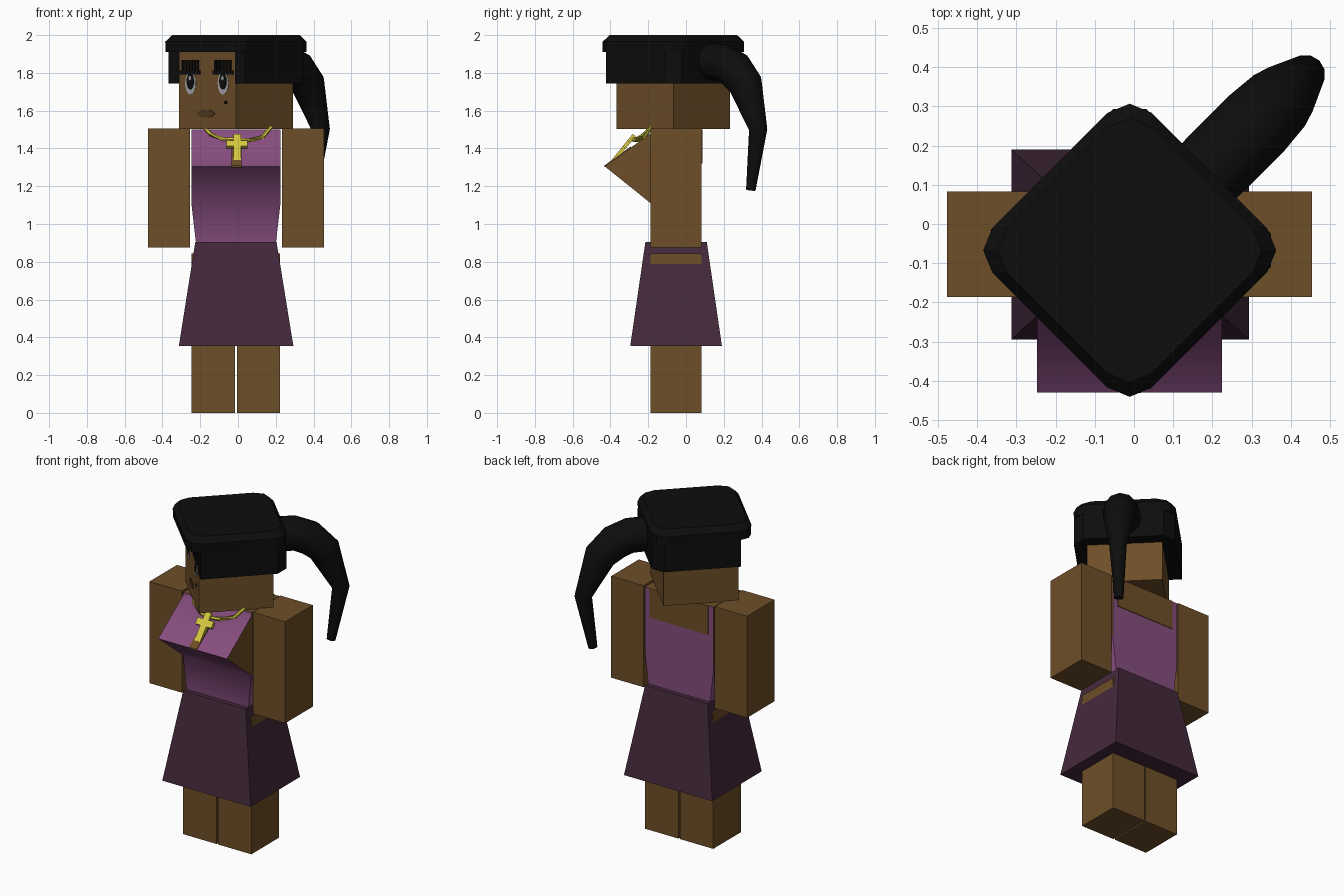
import bpy, bmesh, math
from mathutils import Vector, Matrix

if "Cube" in bpy.data.objects:
    bpy.data.objects.remove(bpy.data.objects["Cube"])

CX = -0.011                                   # body centre line
HEAD = Matrix.Translation((CX, -0.067, 0)) @ Matrix.Rotation(-math.pi / 4, 4, 'Z')


def material(name, rgb):
    m = bpy.data.materials.new(name)
    m.diffuse_color = (*rgb, 1)
    m.use_nodes = True
    m.node_tree.nodes["Principled BSDF"].inputs["Base Color"].default_value = m.diffuse_color
    return m


SKIN = material("brown skin", (0.155, 0.077, 0.021))
PURPLE = material("purple cloth", (0.24, 0.075, 0.21))
PLUM = material("dark plum cloth", (0.058, 0.022, 0.045))
BLACK = material("black hair", (0.004, 0.004, 0.004))
GOLD = material("gold", (0.66, 0.58, 0.05))
GREY = material("eye grey", (0.38, 0.38, 0.40))
LIPS = material("dark lips", (0.085, 0.042, 0.012))


def mesh(name, verts, faces, mats, frame=None):
    me = bpy.data.meshes.new(name)
    me.from_pydata([tuple(v) for v in verts], [], faces)
    for m in mats:
        me.materials.append(m)
    bm = bmesh.new()
    bm.from_mesh(me)
    bmesh.ops.recalc_face_normals(bm, faces=bm.faces)
    bm.to_mesh(me)
    bm.free()
    ob = bpy.data.objects.new(name, me)
    bpy.context.collection.objects.link(ob)
    if frame:
        ob.matrix_world = frame
    return ob


def loft(name, rings, mat, frame=None):
    """Closed skin through rings with equal point counts."""
    n = len(rings[0])
    verts = [v for r in rings for v in r]
    faces = [(i * n + j, i * n + (j + 1) % n, (i + 1) * n + (j + 1) % n, (i + 1) * n + j)
             for i in range(len(rings) - 1) for j in range(n)]
    faces += [tuple(range(n))[::-1], tuple(range(len(verts) - n, len(verts)))]
    return mesh(name, verts, faces, [mat], frame)


def rect(x0, x1, y0, y1, z):
    return [(x0, y0, z), (x1, y0, z), (x1, y1, z), (x0, y1, z)]


def box(name, x0, x1, y0, y1, z0, z1, mat, frame=None):
    return loft(name, [rect(x0, x1, y0, y1, z0), rect(x0, x1, y0, y1, z1)], mat, frame)


def tube(name, path, radii, mat, sides=12, frame=None):
    pts = [Vector(p) for p in path]
    rings = []
    for i, p in enumerate(pts):
        d = (pts[min(i + 1, len(pts) - 1)] - pts[max(i - 1, 0)]).normalized()
        a = d.cross(Vector((1, 0, 0)) if abs(d.x) < 0.8 else Vector((0, 0, 1))).normalized()
        b = d.cross(a)
        rings.append([p + radii[i] * (math.cos(t) * a + math.sin(t) * b)
                      for t in (2 * math.pi * k / sides for k in range(sides))])
    return loft(name, rings, mat, frame)


def smooth(ob, angle):
    bpy.ops.object.select_all(action='DESELECT')
    ob.select_set(True)
    bpy.context.view_layer.objects.active = ob
    bpy.ops.object.shade_smooth_by_angle(angle=math.radians(angle))


# Legs and arms
for side, s in (("left", -1), ("right", 1)):
    for part, a, b, z0, z1 in (("leg", 0.005, 0.234, 0, 0.845), ("arm", 0.244, 0.466, 0.875, 1.505)):
        x0, x1 = sorted((CX + s * a, CX + s * b))
        box(f"{side}_{part}", x0, x1, -0.187, 0.083, z0, z1, SKIN)

# Skirt
loft("skirt", [rect(-0.313, 0.293, -0.295, 0.19, 0.355),
               rect(-0.226, 0.204, -0.215, 0.11, 0.905)], PLUM)

# Torso with wedge chest: profile rows of (half width, y, z)
prof = [(0.207, 0.083, 0.86), (0.236, 0.083, 1.11), (0.236, 0.083, 1.5), (0.236, -0.187, 1.5),
        (0.236, -0.187, 1.48), (0.236, -0.43, 1.305), (0.236, -0.187, 1.11), (0.207, -0.187, 0.86)]
n = len(prof)
verts = [(CX + s * w, y, z) for s in (-1, 1) for w, y, z in prof]
faces = [(i, (i + 1) % n, (i + 1) % n + n, i + n) for i in range(n)]
for o in (0, n):
    faces += [(o, o + 1, o + 6, o + 7), (o + 1, o + 2, o + 3, o + 4, o + 6), (o + 4, o + 5, o + 6)]
torso = mesh("torso", verts, faces, [SKIN, PURPLE])
for f in torso.data.polygons:
    facing_side = abs(f.normal.x) > 0.7
    f.material_index = int(f.center.z < 1.1 or not (facing_side or f.normal.z > 0.95))
smooth(torso, 55)

# Bare upper back and small opening on the chest
box("bare_back", CX - 0.2, CX + 0.2, 0.08, 0.087, 1.32, 1.5, SKIN)
loft("chest_opening", [[(x, y, z + d) for x, y, z in
                        ((-0.035, -0.432, 1.304), (0.018, -0.432, 1.304),
                         (0.018, -0.29, 1.406), (-0.035, -0.29, 1.406))] for d in (-0.004, 0.006)], SKIN)

# Necklace chain and cross pendant
chain = [(-0.175, -0.185, 1.51), (-0.145, -0.22, 1.475), (-0.08, -0.26, 1.45), (-0.005, -0.285, 1.447),
         (0.06, -0.26, 1.443), (0.13, -0.22, 1.46), (0.175, -0.185, 1.515)]
tube("necklace_chain", chain, [0.011] * len(chain), GOLD, 6)
tilt = Matrix.Translation((-0.005, -0.33, 1.402)) @ Matrix.Rotation(-math.radians(39), 4, 'X')
box("cross_upright", -0.02, 0.02, -0.01, 0.01, -0.088, 0.088, GOLD, tilt)
box("cross_bar", -0.055, 0.055, -0.01, 0.01, 0.005, 0.045, GOLD, tilt)

# Head, turned to one side
box("head", -0.213, 0.213, -0.213, 0.213, 1.502, 1.95, SKIN, HEAD)


# Hair cap with rounded corners
def rounded(h, r, z):
    pts = []
    for k in range(4):
        c = Vector(((h - r) * (1, -1, -1, 1)[k], (h - r) * (1, 1, -1, -1)[k]))
        for a in (0, 45, 90):
            t = math.radians(90 * k + a)
            pts.append((c.x + r * math.cos(t), c.y + r * math.sin(t), z))
    return pts


loft("hair_cap", [rounded(0.285, 0.07, 1.91), rounded(0.288, 0.08, 1.965),
                  rounded(0.262, 0.08, 2.0)], BLACK, HEAD)

# Hair sides and back
half = [(0.208, 0.208), (0.208, -0.216), (0.287, -0.216), (0.285, 0.225), (0.225, 0.285)]
outline = half + [(-x, y) for x, y in reversed(half)]
loft("hair_sides", [[(x, y, z) for x, y in outline] for z in (1.745, 1.915)], BLACK, HEAD)

# Ponytail
tail = tube("ponytail", [(0, 0.2, 1.86), (0, 0.37, 1.855), (0, 0.455, 1.82), (0, 0.54, 1.74),
                         (0, 0.635, 1.5), (0, 0.58, 1.18)],
            [0.098, 0.1, 0.1, 0.092, 0.05, 0.026], BLACK, 12, HEAD)
smooth(tail, 40)


# Face details as thin plates on the front of the head
def plate(name, pts, mat, depth):
    loft(name, [[(x, y, z) for x, z in pts] for y in (-0.212, -0.213 - depth)], mat, HEAD)


def oval(cx, cz, rx, rz, k=16):
    return [(cx + rx * math.cos(2 * math.pi * i / k), cz + rz * math.sin(2 * math.pi * i / k))
            for i in range(k)]


def bar(x0, x1, z0, z1):
    return [(x0, z0), (x1, z0), (x1, z1), (x0, z1)]


for side, c in (("left", -0.126), ("right", 0.118)):
    plate(f"{side}_eye_white", oval(c, 1.745, 0.04, 0.06), GREY, 0.002)
    plate(f"{side}_iris", oval(c, 1.755, 0.027, 0.043), BLACK, 0.004)
    plate(f"{side}_eye_glint", oval(c, 1.772, 0.01, 0.012, 8), GREY, 0.006)
    plate(f"{side}_eyelid", bar(c - 0.075, c + 0.075, 1.792, 1.812), BLACK, 0.007)
    for i in range(6):
        x = c - 0.055 + 0.022 * i
        plate(f"{side}_lash_{i}", bar(x - 0.007, x + 0.007, 1.81, 1.868), BLACK, 0.006)

lip_half = [(0, 1.563), (0.04, 1.568), (0.068, 1.585), (0.03, 1.606)]
plate("lips", [(x - 0.01, z) for x, z in lip_half + [(0, 1.6)] +
               [(-x, z) for x, z in reversed(lip_half[1:])]], LIPS, 0.004)
plate("beauty_mark", oval(0.137, 1.643, 0.013, 0.009, 8), BLACK, 0.004)
